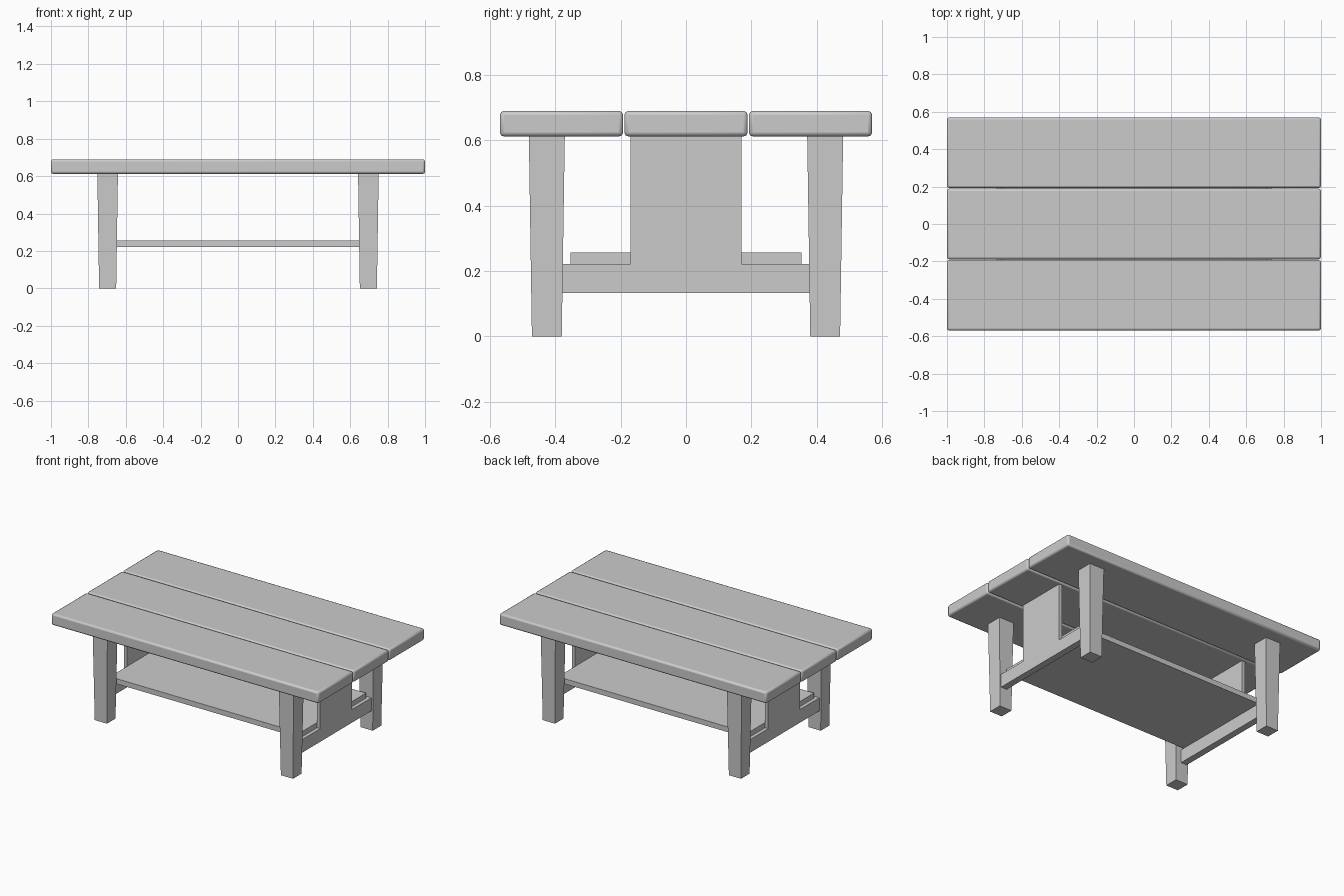
import bpy, bmesh

if "Cube" in bpy.data.objects:
    bpy.data.objects.remove(bpy.data.objects["Cube"])


def block(name, x, y, z, bottom_scale=1.0):
    """Box from (min, max) ranges; bottom_scale narrows the lower face."""
    cx, cy = sum(x) / 2, sum(y) / 2
    hx, hy, hz = (x[1] - x[0]) / 2, (y[1] - y[0]) / 2, (z[1] - z[0]) / 2
    bm = bmesh.new()
    bmesh.ops.create_cube(bm, size=2)
    for v in bm.verts:
        s = bottom_scale if v.co.z < 0 else 1.0
        v.co = (v.co.x * hx * s, v.co.y * hy * s, v.co.z * hz)
    mesh = bpy.data.meshes.new(name)
    bm.to_mesh(mesh)
    bm.free()
    obj = bpy.data.objects.new(name, mesh)
    obj.location = (cx, cy, sum(z) / 2)
    bpy.context.collection.objects.link(obj)
    return obj


TOP_BOTTOM, TOP = 0.612, 0.69
STRETCHER_TOP = 0.222

# Table top: three planks with rounded edges
for i, label in enumerate(("front", "middle", "back")):
    cy = (i - 1) * 0.381
    plank = block(f"{label}_top_plank", (-1, 1), (cy - 0.1885, cy + 0.1885), (TOP_BOTTOM, TOP))
    bevel = plank.modifiers.new("rounded_edges", "BEVEL")
    bevel.width = 0.012
    bevel.segments = 2
    bpy.ops.object.select_all(action="DESELECT")
    plank.select_set(True)
    bpy.context.view_layer.objects.active = plank
    bpy.ops.object.shade_smooth_by_angle(angle=0.87)

for sx, side in ((-1, "left"), (1, "right")):
    # Tapered legs
    for sy, end in ((-1, "front"), (1, "back")):
        cx, cy = sx * 0.697, sy * 0.426
        block(f"{end}_{side}_leg", (cx - 0.055, cx + 0.055), (cy - 0.055, cy + 0.055),
              (0, TOP_BOTTOM), bottom_scale=0.83)

    # Stretcher between the legs, and the upright panel standing on it
    xs = sorted((sx * 0.69, sx * 0.735))
    block(f"{side}_stretcher", xs, (-0.38, 0.38), (0.133, STRETCHER_TOP))
    xs = sorted((sx * 0.711, sx * 0.735))
    block(f"{side}_end_panel", xs, (-0.17, 0.17), (STRETCHER_TOP, TOP_BOTTOM))

# Lower shelf resting on the stretchers
block("shelf", (-0.711, 0.711), (-0.354, 0.354), (STRETCHER_TOP, 0.257))
